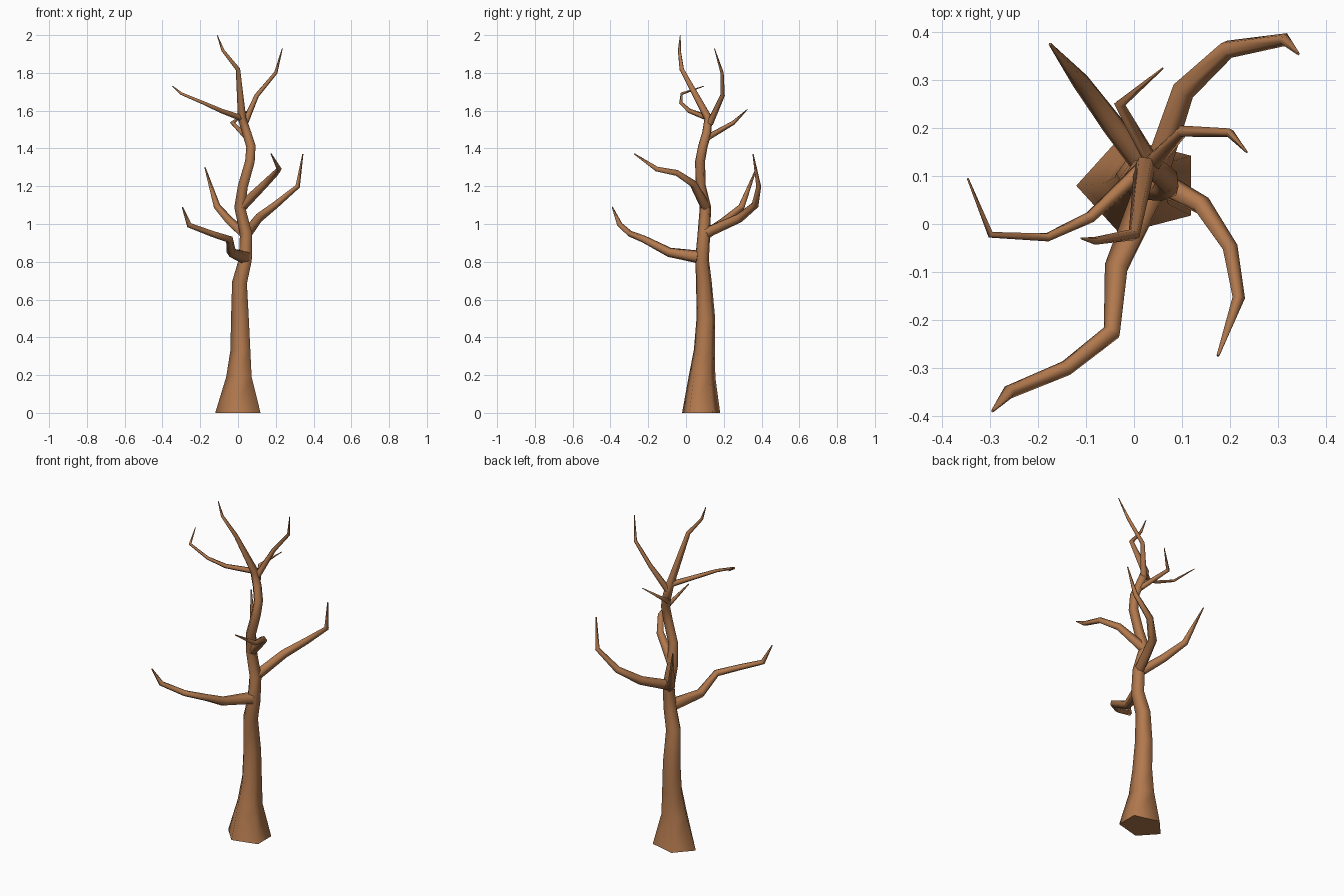
import bpy, bmesh, math
from mathutils import Vector

bark = bpy.data.materials.new("brown bark")
bark.diffuse_color = (0.44, 0.19, 0.075, 1)
SIDES = 5


def limb(name, path, flare=False):
    """Five-sided tapering tube along (x, y, z, radius) points."""
    pts = [Vector(p[:3]) for p in path]
    n = len(pts)
    bm = bmesh.new()
    rings = []
    u = Vector((-1, 0, 0))
    for i, p in enumerate(pts):
        a = (p - pts[i - 1]).normalized() if i > 0 else Vector()
        b = (pts[i + 1] - p).normalized() if i < n - 1 else Vector()
        t = (a + b).normalized()
        if flare and i == 0:
            t = Vector((0, 0, 1))
        # carry the previous ring direction along to avoid twisting
        u = u - t * u.dot(t)
        if u.length < 0.05:
            u = t.orthogonal()
        u.normalize()
        v = t.cross(u)
        r = path[i][3] * 1.06
        ring = []
        for k in range(SIDES):
            ang = 2 * math.pi * k / SIDES
            ry = r * 0.8 if flare and i == 0 else r
            ring.append(bm.verts.new(p + u * r * math.cos(ang) + v * ry * math.sin(ang)))
        rings.append(ring)
    for lo, hi in zip(rings, rings[1:]):
        for k in range(SIDES):
            j = (k + 1) % SIDES
            bm.faces.new((lo[k], lo[j], hi[j], hi[k]))
    bm.faces.new(rings[0][::-1])
    bm.faces.new(rings[-1])
    bmesh.ops.recalc_face_normals(bm, faces=bm.faces)
    me = bpy.data.meshes.new(name)
    bm.to_mesh(me)
    bm.free()
    me.materials.append(bark)
    ob = bpy.data.objects.new(name, me)
    bpy.context.collection.objects.link(ob)
    bpy.ops.object.select_all(action='DESELECT')
    ob.select_set(True)
    bpy.context.view_layer.objects.active = ob
    bpy.ops.object.shade_smooth_by_angle(angle=math.radians(80))


# Trunk with flared foot, running into the topmost twig
limb("trunk", [
    (0.012, 0.08, 0, 0.125), (0.012, 0.085, 0.19, 0.070), (0.018, 0.097, 0.33, 0.055),
    (0.015, 0.105, 0.5, 0.049), (0.012, 0.095, 0.69, 0.041), (0.042, 0.085, 0.81, 0.036),
    (0.045, 0.095, 0.95, 0.033), (0.012, 0.103, 1.09, 0.030), (0.028, 0.078, 1.2, 0.027),
    (0.065, 0.075, 1.33, 0.026), (0.070, 0.09, 1.41, 0.025), (0.048, 0.11, 1.48, 0.024),
    (0.022, 0.12, 1.56, 0.022), (0.0, -0.022, 1.82, 0.012), (-0.08, -0.035, 1.92, 0.008),
    (-0.11, -0.03, 2.0, 0.002)], flare=True)

# Lower branches
limb("low_front_branch", [
    (0.035, 0.07, 0.825, 0.034), (-0.035, -0.09, 0.85, 0.025), (-0.045, -0.225, 0.92, 0.019),
    (-0.14, -0.30, 0.95, 0.016), (-0.26, -0.35, 0.995, 0.014), (-0.295, -0.39, 1.09, 0.003)])
limb("right_back_branch", [
    (0.045, 0.10, 0.95, 0.028), (0.105, 0.28, 1.03, 0.024), (0.195, 0.365, 1.10, 0.019),
    (0.315, 0.385, 1.2, 0.013), (0.343, 0.355, 1.37, 0.003)])
limb("left_back_branch", [
    (0.04, 0.10, 0.94, 0.027), (-0.04, 0.20, 1.01, 0.023), (-0.11, 0.295, 1.09, 0.018),
    (-0.175, 0.375, 1.3, 0.003)])
limb("right_front_branch", [
    (0.018, 0.105, 1.09, 0.027), (0.14, 0.04, 1.21, 0.020), (0.2, -0.05, 1.27, 0.016),
    (0.218, -0.155, 1.29, 0.013), (0.175, -0.275, 1.372, 0.003)])

# Upper branches
limb("top_left_branch", [
    (0.022, 0.12, 1.56, 0.016), (-0.09, 0.015, 1.60, 0.012), (-0.18, -0.027, 1.64, 0.009),
    (-0.30, -0.022, 1.69, 0.007), (-0.347, 0.095, 1.73, 0.002)])
limb("top_right_branch", [
    (0.035, 0.125, 1.53, 0.018), (0.10, 0.193, 1.68, 0.012), (0.2, 0.19, 1.80, 0.009),
    (0.235, 0.15, 1.93, 0.002)])
limb("small_back_twig", [
    (0.048, 0.11, 1.455, 0.016), (-0.03, 0.25, 1.535, 0.011), (0.06, 0.325, 1.607, 0.002)])
